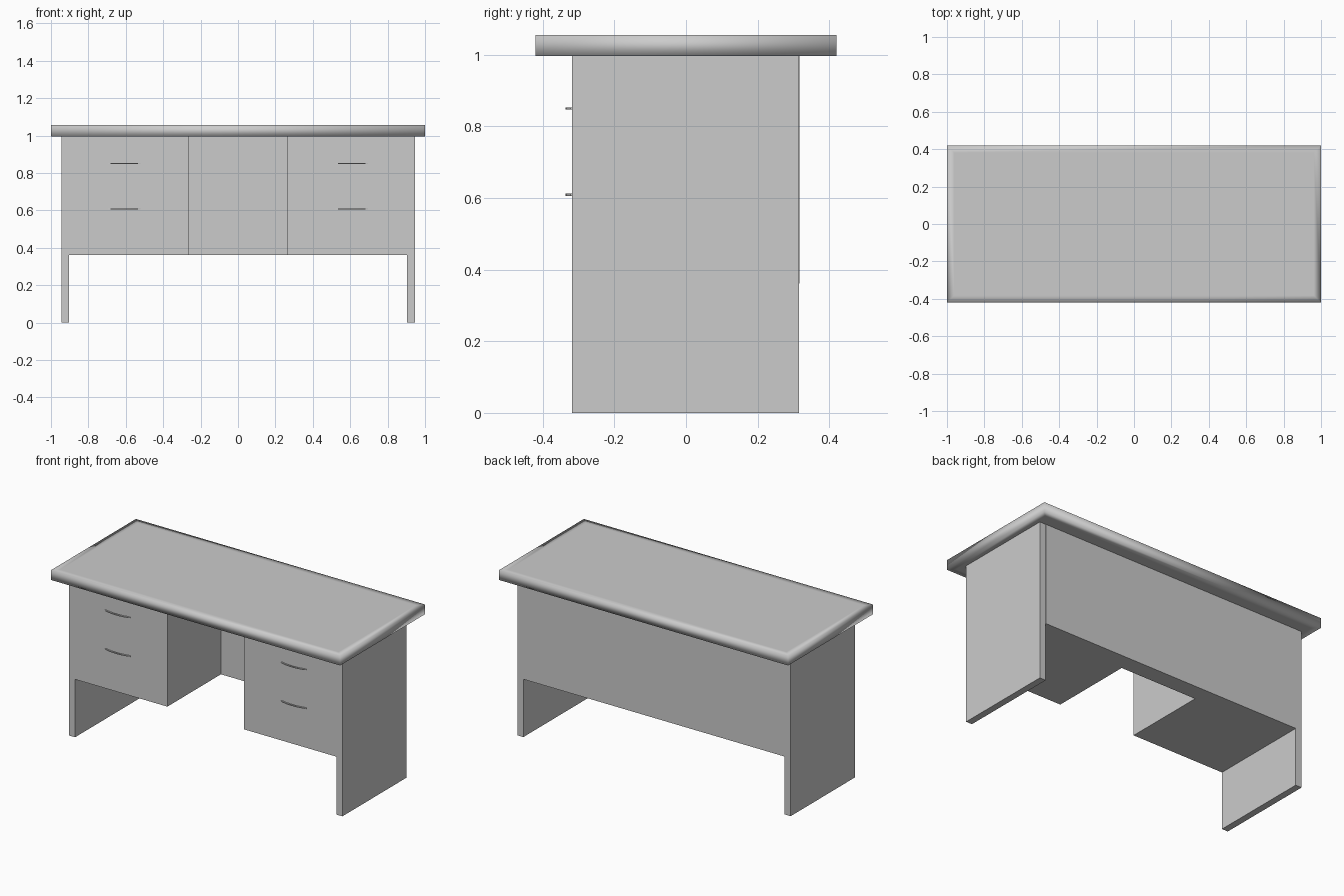
import bpy, bmesh, math

if "Cube" in bpy.data.objects:
    bpy.data.objects.remove(bpy.data.objects["Cube"])


def new_object(name, bm):
    bmesh.ops.recalc_face_normals(bm, faces=bm.faces)
    mesh = bpy.data.meshes.new(name)
    bm.to_mesh(mesh)
    bm.free()
    obj = bpy.data.objects.new(name, mesh)
    bpy.context.collection.objects.link(obj)
    return obj


def prism(name, outline, z0, z1):
    """Extrude an xy outline from z0 up to z1."""
    bm = bmesh.new()
    face = bm.faces.new([bm.verts.new((x, y, z0)) for x, y in outline])
    ext = bmesh.ops.extrude_face_region(bm, geom=[face])
    for v in ext["geom"]:
        if isinstance(v, bmesh.types.BMVert):
            v.co.z = z1
    return bm


def rect(x0, x1, y0, y1):
    return [(x0, y0), (x1, y0), (x1, y1), (x0, y1)]


# Table top: slab with an inset ring so the smooth shading softens its rim
bm = prism("table_top", rect(-1, 1, -0.42, 0.42), 0.996, 1.056)
flat = [f for f in bm.faces if abs(f.normal.z) > 0.9 or len({round(v.co.z, 3) for v in f.verts}) == 1]
bmesh.ops.inset_individual(bm, faces=flat, thickness=0.055)
top = new_object("table_top", bm)
for p in top.data.polygons:
    p.use_smooth = True

# Cabinet: two drawer pedestals joined by the modesty panel around the knee space
IN, OUT, FRONT, BACK, KNEE = 0.265, 0.903, -0.319, 0.317, 0.21
outline = [(-OUT, FRONT), (-IN, FRONT), (-IN, KNEE), (IN, KNEE),
           (IN, FRONT), (OUT, FRONT), (OUT, BACK), (-OUT, BACK)]
new_object("drawer_cabinet", prism("drawer_cabinet", outline, 0.362, 0.996))

# Side panels, which also form the legs
for side, s in (("left", -1), ("right", 1)):
    x0, x1 = sorted((s * 0.903, s * 0.945))
    new_object(side + "_side_panel", prism("panel", rect(x0, x1, -0.319, 0.316), 0, 0.996))


# Drawer handles: thin bars bowed forward from the drawer front
def handle(name, cx, cz, half=0.088, depth=0.013, steps=10):
    bm = bmesh.new()
    rings = []
    for i in range(steps + 1):
        t = 2 * i / steps - 1
        x, y = cx + half * t, FRONT - depth * (1 - t * t)
        rings.append([bm.verts.new((x, y + dy, cz + dz))
                      for dy, dz in ((-0.004, -0.003), (0.004, -0.003), (0.004, 0.003), (-0.004, 0.003))])
    for a, b in zip(rings, rings[1:]):
        for k in range(4):
            bm.faces.new((a[k], a[(k + 1) % 4], b[(k + 1) % 4], b[k]))
    bm.faces.new(rings[0])
    bm.faces.new(rings[-1])
    return new_object(name, bm)


for side, s in (("left", -1), ("right", 1)):
    for level, z in (("upper", 0.85), ("lower", 0.609)):
        handle(f"{side}_{level}_handle", s * 0.608, z)
